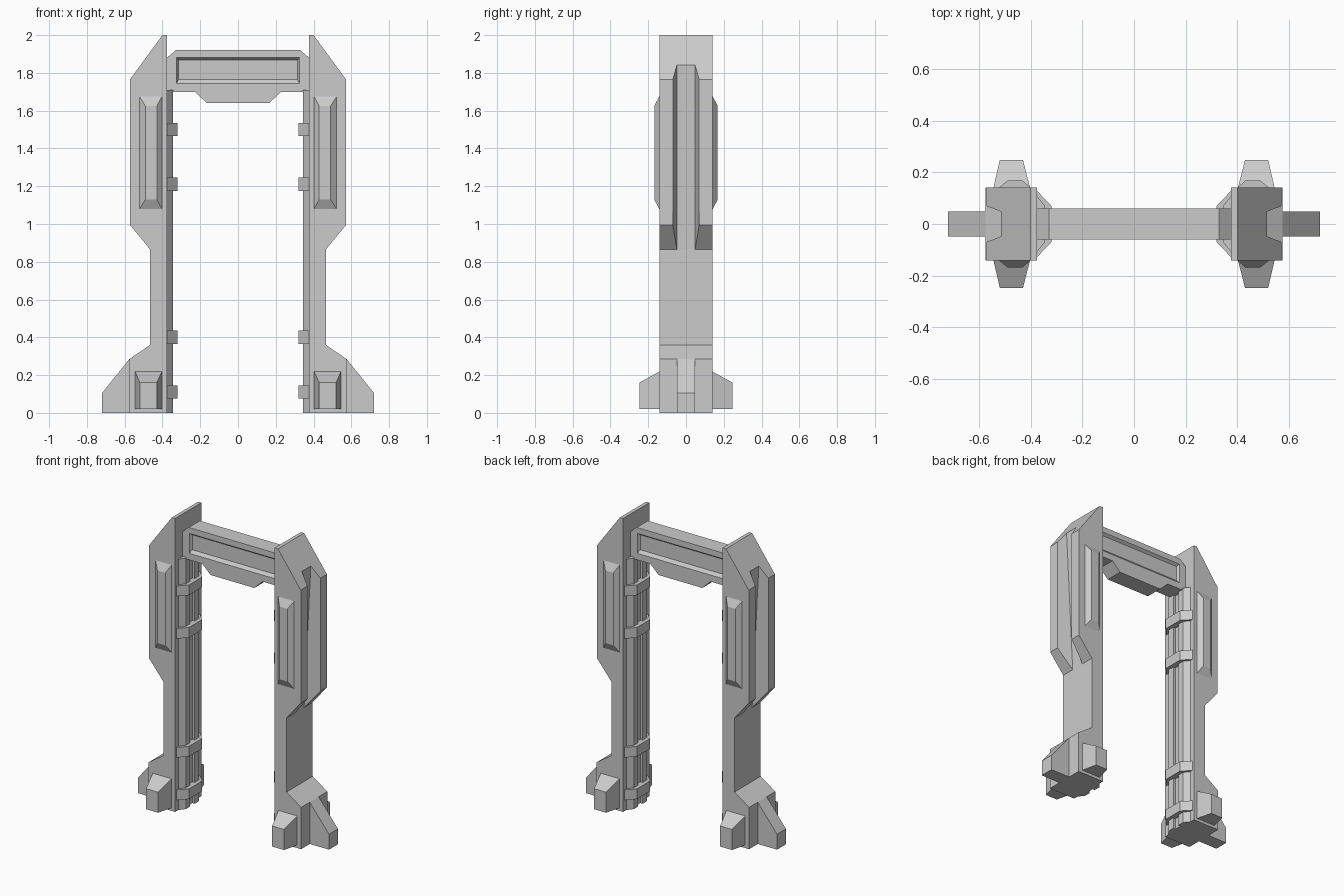
import bpy, bmesh

if "Cube" in bpy.data.objects:
    bpy.data.objects.remove(bpy.data.objects["Cube"])


def build(name, faces, mirror=(True, False)):
    """Make an object from faces given as coordinate lists, mirrored on x / y."""
    bm = bmesh.new()
    for f in faces:
        bm.faces.new([bm.verts.new(p) for p in f])
    bmesh.ops.remove_doubles(bm, verts=bm.verts, dist=1e-5)
    bmesh.ops.recalc_face_normals(bm, faces=bm.faces)
    me = bpy.data.meshes.new(name)
    bm.to_mesh(me)
    bm.free()
    ob = bpy.data.objects.new(name, me)
    bpy.context.collection.objects.link(ob)
    if any(mirror):
        m = ob.modifiers.new("Mirror", 'MIRROR')
        m.use_axis = (mirror[0], mirror[1], False)
        m.use_mirror_merge = False
    return ob


def loft(a, b):
    """Closed solid between two rings with the same point count."""
    n = len(a)
    return [a, b] + [[a[i], a[(i + 1) % n], b[(i + 1) % n], b[i]] for i in range(n)]


def prism_y(profile, w):
    return loft([(x, -w, z) for x, z in profile], [(x, w, z) for x, z in profile])


def prism_z(profile, z0, z1):
    return loft([(x, y, z0) for x, y in profile], [(x, y, z1) for x, y in profile])


def rect(x0, x1, z0, z1, y):
    return [(x0, y, z0), (x1, y, z0), (x1, y, z1), (x0, y, z1)]


# Legs: side profile with a tapered channel down the outer face
W, GO, GI = 0.141, 0.07, 0.048
P = [(.375, 0), (.375, 2), (.40, 2), (.572, 1.765), (.572, .995),
     (.465, .865), (.465, .36), (.575, .285), (.575, 0)]
top_in = (.5155, 2 - .235 * .1155 / .172)
low_in = P[5]


def at(p, y):
    return (p[0], y, p[1])


leg = [[at(p, s * W) for p in P[:3] + [top_in] + P[3:]] for s in (-1, 1)]
for i in (0, 1, 5, 6, 7, 8):
    a, b = P[i], P[(i + 1) % len(P)]
    ring = [at(a, -W), at(a, W), at(b, W), at(b, -W)]
    if i == 5:
        ring = [at(a, -W), at(a, -GI), at(a, GI), at(a, W), at(b, W), at(b, -W)]
    leg.append(ring)
for s in (-1, 1):
    leg += [
        [at(top_in, s * W), at(P[3], s * W), at(P[3], s * GO), at(top_in, s * GI)],
        [at(P[3], s * W), at(P[4], s * W), at(P[4], s * GO), at(P[3], s * GO)],
        [at(P[4], s * W), at(low_in, s * W), at(low_in, s * GI), at(P[4], s * GO)],
        [at(top_in, s * GI), at(P[3], s * GO), at(P[4], s * GO), at(low_in, s * GI)],
    ]
leg.append([at(P[2], -W), at(P[2], W), at(top_in, W), at(top_in, GI),
            at(top_in, -GI), at(top_in, -W)])
leg.append([at(top_in, -GI), at(top_in, GI), at(low_in, GI), at(low_in, -GI)])
build("leg", leg)

# Outer fin of each foot
build("foot_fin", prism_y([(.57, 0), (.575, .285), (.72, .105), (.72, 0)], .048))

# Foot blocks, front and back
build("foot_block", loft(rect(.402, .545, .02, .22, .138),
                         rect(.43, .52, .02, .16, .247)), (True, True))

# Raised pads on the upper legs
build("leg_pad", loft(rect(.40, .525, 1.075, 1.68, .139),
                      rect(.43, .49, 1.13, 1.625, .168)), (True, True))

# Inner rails with a central groove
build("inner_rail", prism_z([(.377, -.11), (.345, -.07), (.345, -.025), (.362, -.025),
                             (.362, .025), (.345, .025), (.345, .07), (.377, .11)], 0, 1.71))

# Clamps around the rails
for z in (.11, .40, 1.21, 1.50):
    build("rail_clamp", prism_z([(.377, -.13), (.32, -.07), (.32, .07), (.377, .13)],
                                z - .035, z + .035))

# Crossbeam with a lower lip
half = [(.165, 1.64), (.228, 1.70), (.376, 1.70), (.376, 1.88), (.33, 1.92)]
beam = build("crossbeam", prism_y(half + [(-x, z) for x, z in reversed(half)], .06),
             (False, False))

# Recessed panels on both sides of the beam
cutter = build("beam_recess_cutter", loft(rect(-.315, .315, 1.765, 1.867, .042),
                                          rect(-.328, .328, 1.738, 1.885, .066)), (False, True))
cutter.hide_render = True
cutter.display_type = 'WIRE'
cut = beam.modifiers.new("Recess", 'BOOLEAN')
cut.operation = 'DIFFERENCE'
cut.solver = 'EXACT'
cut.object = cutter
